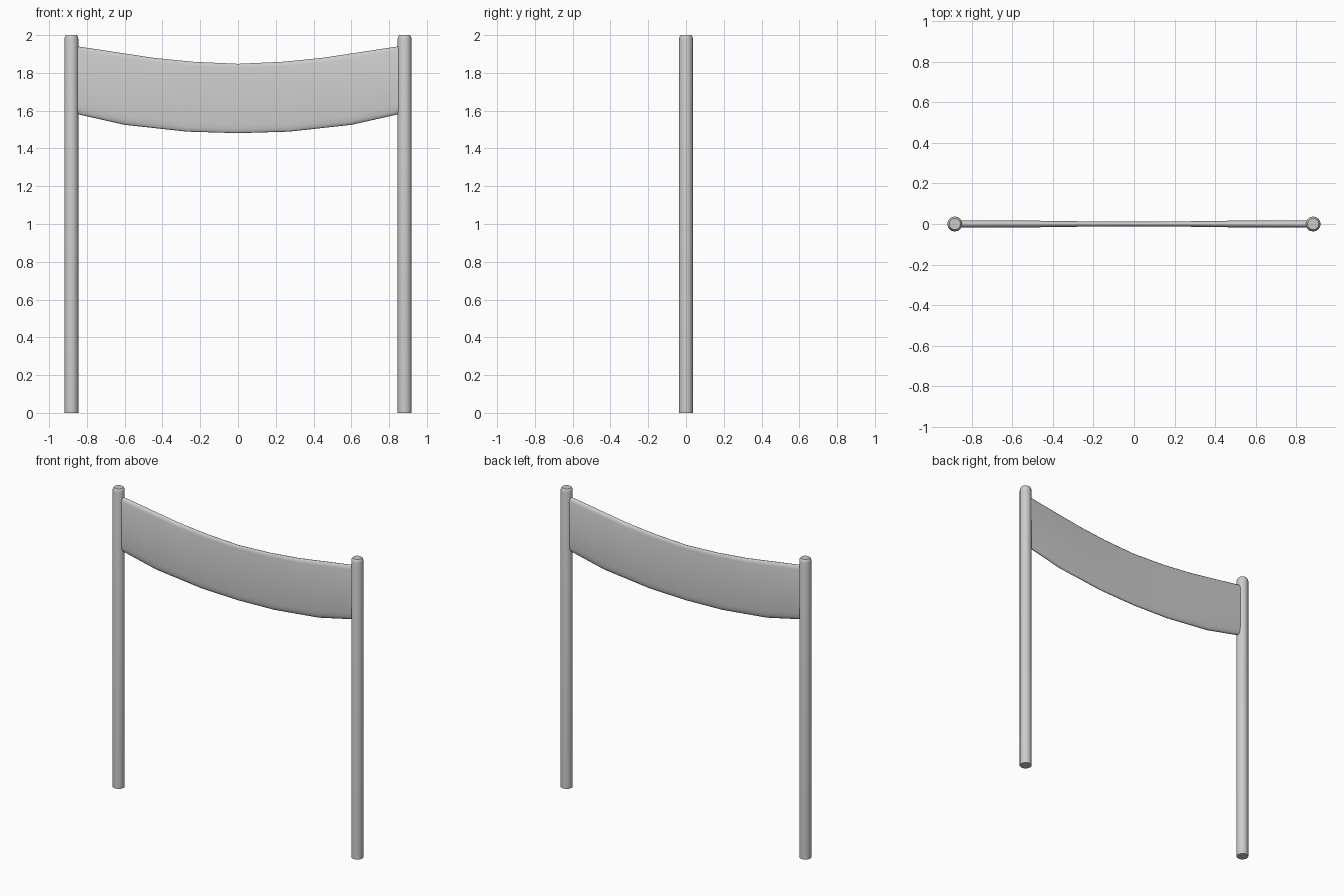
import bpy, bmesh, math

if "Cube" in bpy.data.objects:
    bpy.data.objects.remove(bpy.data.objects["Cube"])


def finish(name, bm, angle):
    bmesh.ops.recalc_face_normals(bm, faces=bm.faces)
    mesh = bpy.data.meshes.new(name)
    bm.to_mesh(mesh)
    bm.free()
    obj = bpy.data.objects.new(name, mesh)
    bpy.context.collection.objects.link(obj)
    bpy.ops.object.select_all(action='DESELECT')
    obj.select_set(True)
    bpy.context.view_layer.objects.active = obj
    bpy.ops.object.shade_smooth_by_angle(angle=math.radians(angle))
    return obj


def loft(name, rings, angle):
    # Skin a run of closed rings and cap both ends
    bm = bmesh.new()
    loops = [[bm.verts.new(p) for p in ring] for ring in rings]
    n = len(loops[0])
    for a, b in zip(loops, loops[1:]):
        for i in range(n):
            j = (i + 1) % n
            bm.faces.new((a[i], a[j], b[j], b[i]))
    bm.faces.new(loops[0])
    bm.faces.new(loops[-1])
    return finish(name, bm, angle)


# Two round poles with softened tops
R, SIDES = 0.037, 16
pole_profile = [(R, 0), (R, 1.98), (R * 0.92, 1.992), (R * 0.75, 2.0)]
for name, x in (("left_pole", -0.882), ("right_pole", 0.882)):
    loft(name, [[(x + r * math.cos(2 * math.pi * i / SIDES),
                  r * math.sin(2 * math.pi * i / SIDES), z)
                 for i in range(SIDES)] for r, z in pole_profile], 40)

# Sagging cloth banner: columns of (top x, top z, bottom x, bottom z, half thickness)
half = [(0, 1.848, 0, 1.481, 0.012),
        (0.24, 1.859, 0.27, 1.489, 0.013),
        (0.45, 1.880, 0.60, 1.525, 0.016),
        (0.88, 1.945, 0.88, 1.588, 0.018)]
columns = [(-a, b, -c, d, t) for a, b, c, d, t in half[:0:-1]] + half

# Rounded section: (fraction of half thickness, fraction of height)
section = [(0.25, 0), (0.6, 0.02), (0.85, 0.06), (1, 0.13),
           (1, 0.94), (0.7, 0.98), (0.25, 1)]
section += [(-y, f) for y, f in reversed(section)]
loft("banner", [[(bx + (tx - bx) * f, y * t, bz + (tz - bz) * f)
                 for y, f in section] for tx, tz, bx, bz, t in columns], 60)
